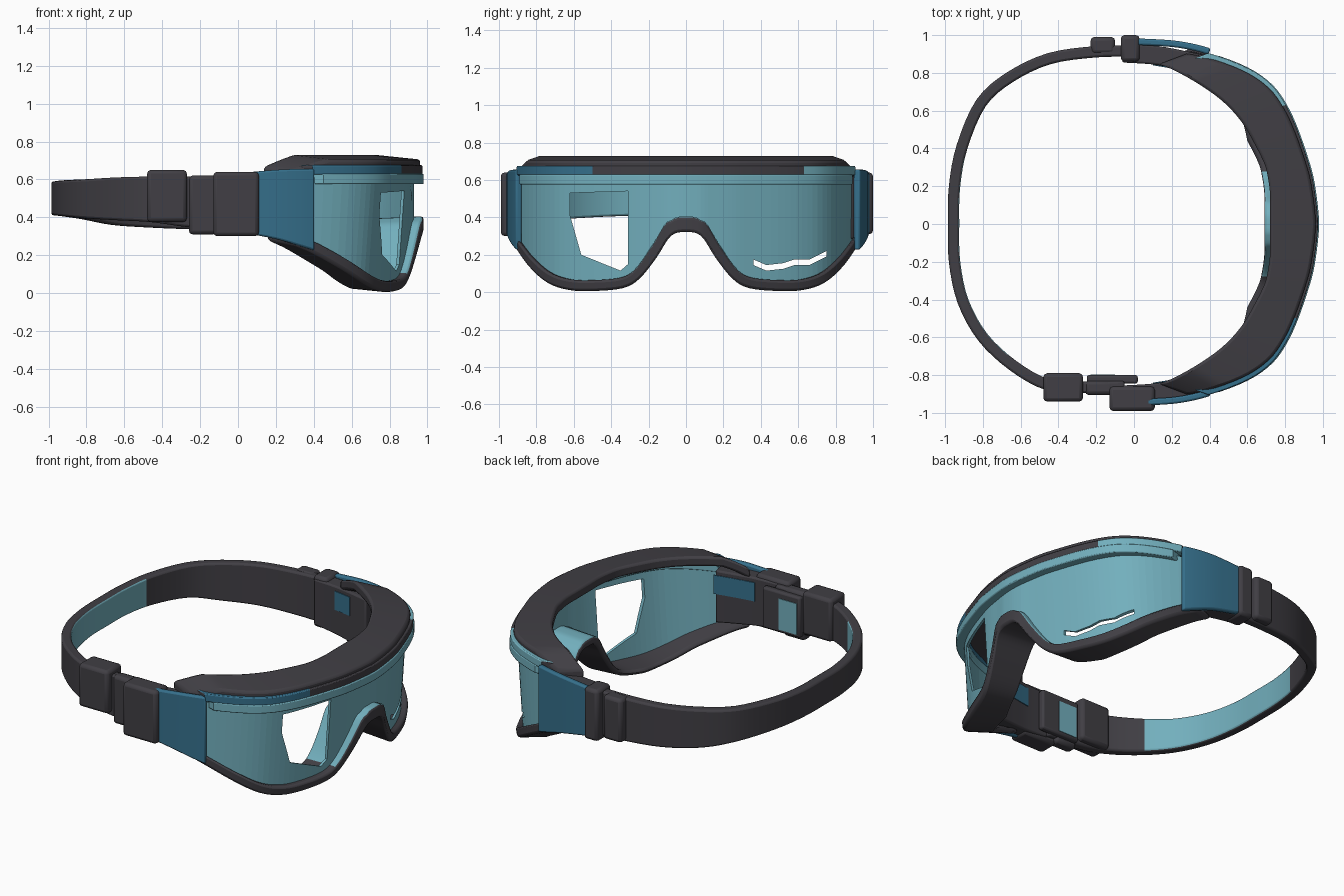
import bpy, bmesh, math
from mathutils import Vector

old = bpy.data.objects.get("Cube")
if old:
    bpy.data.objects.remove(old, do_unlink=True)


def material(name, rgb):
    m = bpy.data.materials.new(name)
    m.use_nodes = True
    m.diffuse_color = (*rgb, 1)
    m.node_tree.nodes["Principled BSDF"].inputs["Base Color"].default_value = (*rgb, 1)
    return m


DARK = material("charcoal rubber", (0.052, 0.049, 0.058))
TEAL = material("light teal lens", (0.17, 0.43, 0.51))
BLUE = material("deep blue plastic", (0.036, 0.16, 0.26))


def finish(name, bm, mats, bevel=0.0):
    bmesh.ops.recalc_face_normals(bm, faces=bm.faces[:])
    me = bpy.data.meshes.new(name)
    bm.to_mesh(me)
    bm.free()
    ob = bpy.data.objects.new(name, me)
    bpy.context.collection.objects.link(ob)
    for m in mats:
        me.materials.append(m)
    bpy.ops.object.select_all(action='DESELECT')
    ob.select_set(True)
    bpy.context.view_layer.objects.active = ob
    bpy.ops.object.shade_smooth_by_angle(angle=math.radians(35))
    if bevel:
        b = ob.modifiers.new("soft edges", 'BEVEL')
        b.width, b.segments, b.limit_method = bevel, 2, 'ANGLE'
        b.angle_limit = math.radians(45)
    return ob


def spline(rows, steps=4):
    """Smooth curve through rows of any width."""
    out = []
    for i in range(len(rows) - 1):
        a, b, c, d = (Vector(rows[max(0, min(len(rows) - 1, i + k))]) for k in (-1, 0, 1, 2))
        for s in range(steps):
            t = s / steps
            out.append(0.5 * (2 * b + (c - a) * t + (2 * a - 5 * b + 4 * c - d) * t * t
                              + (3 * b - a - 3 * c + d) * t ** 3))
    return out + [Vector(rows[-1])]


def loft(name, sections, mats, bevel=0.0, rule=None):
    """Skin four-cornered sections: outer low, outer high, inner high, inner low."""
    bm = bmesh.new()
    rings = [[bm.verts.new(p) for p in s] for s in sections]
    for a, b in zip(rings, rings[1:]):
        for j in range(4):
            k = (j + 1) % 4
            f = bm.faces.new((a[j], a[k], b[k], b[j]))
            if rule:
                f.material_index = rule(j, f.calc_center_median())
    bm.faces.new(rings[0])
    bm.faces.new(rings[-1])
    return finish(name, bm, mats, bevel)


def ribbon(name, rows, thick, mats, bevel=0.01, rule=None):
    """Upright band along rows of (x, y, bottom, top)."""
    pts = spline(rows)
    secs = []
    for i, p in enumerate(pts):
        t = pts[min(i + 1, len(pts) - 1)] - pts[max(i - 1, 0)]
        n = Vector((t[1], -t[0])).normalized() * thick / 2
        if n[0] * p[0] + n[1] * p[1] < 0:
            n = -n
        o, q = (p[0] + n[0], p[1] + n[1]), (p[0] - n[0], p[1] - n[1])
        secs.append([(*o, p[2]), (*o, p[3]), (*q, p[3]), (*q, p[2])])
    return loft(name, secs, mats, bevel, rule)


def box(name, lo, hi, mat, bevel=0.02):
    x0, y0, z0 = lo
    x1, y1, z1 = hi
    secs = [[(x, y0, z0), (x, y0, z1), (x, y1, z1), (x, y1, z0)] for x in (x0, x1)]
    return loft(name, secs, [mat], bevel)


# Half outline: outer x, outer y, face-side x, face-side y, lower edge z
half = [(.98, 0, .72, 0, .32), (.975, .08, .72, .08, .30), (.965, .16, .72, .16, .18),
        (.95, .25, .71, .24, .07), (.925, .34, .69, .32, .02), (.87, .5, .63, .44, .005),
        (.81, .63, .57, .54, .01), (.73, .74, .48, .64, .045), (.6, .83, .36, .73, .12),
        (.4, .905, .2, .82, .22), (.22, .935, .08, .86, .28)]
full = [(a, -b, c, -d, e) for a, b, c, d, e in half[:0:-1]] + half
path = spline(full)


def tilt(z):
    """How far the lower edge leans back toward the face."""
    return .06 * max(0, 1 - z / .3)


# Lower foam with nose arch, thickened where the edge climbs; teal inside the arch
secs = []
for i, (ox, oy, ix, iy, z) in enumerate(path):
    if ox < .29:
        continue
    a, b = path[max(i - 1, 0)], path[min(i + 1, len(path) - 1)]
    slope = (b[4] - a[4]) / math.hypot(b[0] - a[0], b[1] - a[1])
    h = min(.06 * math.sqrt(1 + slope * slope), .11)
    if abs(oy) < .1:
        h = max(h, .085)
    pull = .3 * min(1, max(0, (abs(oy) - .5) / .3))
    qx, qy = ix - .03 + (ox - ix) * pull, iy + (oy - iy) * pull
    lean = tilt(z)
    secs.append([(ox - lean, oy, z), (ox - lean * .8, oy, z + h),
                 (qx, qy, z + h * .85), (qx, qy, z + .02)])
loft("lower_frame", secs, [DARK, TEAL], .02, lambda j, c: 1 if j == 1 and abs(c.y) < .28 else 0)

# Upper foam brow, dropping toward the temples
secs = []
for ox, oy, ix, iy, z in path:
    if ox > .28:
        drop = .06 * max(0, (.5 - ox) / .2)
        secs.append([(ox - .018, oy * .975, .655 - drop), (ox - .018, oy * .975, .705 - drop),
                     (ix, iy, .73 - drop), (ix, iy, .665 - drop)])
loft("upper_frame", secs, [DARK], .015)


# Coloured rims under the brow
def rim(name, z0, z1, out, depth, min_x, mats, rule=None):
    s = [[(p[0] + out, p[1], z0), (p[0] + out, p[1], z1),
          (p[0] - depth, p[1] * .97, z1), (p[0] - depth, p[1] * .97, z0)]
         for p in path if p[0] > min_x]
    loft(name, s, mats, .006, rule)


rim("lens_rim", .575, .63, 0, .08, .43, [TEAL])
rim("brow_rim", .625, .675, -.006, .08, .36, [DARK, BLUE, TEAL],
    lambda j, c: 2 if c.y > .62 else 1 if c.y < -.5 else 0)

# Curved lens shield
secs = []
for ox, oy, ix, iy, z in path:
    if ox > .37:
        x, y, lean = ox - .05, oy * .985, tilt(z) * .7
        secs.append([(x - lean, y, z + .03), (x, y, .61),
                     (x - .014, y * .985, .61), (x - .014 - lean, y * .985, z + .03)])
lens = loft("lens", secs, [TEAL])
lens.data.shade_flat()


# Openings through the lens
def cut(name, outline):
    bm = bmesh.new()
    f = bm.faces.new([bm.verts.new((.5, y, z)) for y, z in outline])
    ext = bmesh.ops.extrude_face_region(bm, geom=[f])
    bmesh.ops.translate(bm, vec=(.7, 0, 0), verts=[v for v in ext["geom"] if isinstance(v, bmesh.types.BMVert)])
    c = finish(name, bm, [TEAL])
    c.data.shade_flat()
    c.hide_render = True
    c.hide_viewport = True
    m = lens.modifiers.new(name, 'BOOLEAN')
    m.operation, m.object, m.solver = 'DIFFERENCE', c, 'EXACT'


cut("window_cutter", [(-.62, .53), (-.31, .54), (-.31, .15), (-.35, .115), (-.56, .2), (-.62, .41)])
crack = [(.36, .145), (.43, .115), (.52, .125), (.58, .145), (.66, .145), (.75, .19)]
cut("slit_cutter", crack + [(y, z + .03) for y, z in crack[::-1]])

# Temple panels, inner pads and inner plates, both sides
pad = [(-.06, .905), (.1, .895), (.22, .875), (.36, .845)]
for side, s, out, plate in (("left", 1, .02, pad[1:3]), ("right", -1, 0, pad[1:])):
    ribbon(side + "_temple_panel", [(.02, s * (.945 + out), .32, .635), (.2, s * (.935 + out), .285, .65),
                                    (.32, s * (.915 + out), .25, .655), (.4, s * (.893 + out), .225, .655)],
           .035, [BLUE])
    ribbon(side + "_temple_pad", [(x, s * y, .32 - x * .1, .62) for x, y in pad], .1, [DARK])
    ribbon(side + "_inner_plate", [(x, s * (y - .051), .47, .59) for x, y in plate], .008, [BLUE], 0)

# Head strap with a teal patch on the inner rear
strap = [(.0, .915, .33, .62), (-.2, .912, .335, .615), (-.45, .875, .345, .61), (-.66, .775, .36, .605),
         (-.81, .64, .39, .6), (-.91, .41, .405, .595), (-.95, .2, .41, .59), (-.955, 0, .41, .59),
         (-.95, -.2, .41, .59), (-.905, -.41, .405, .595), (-.8, -.6, .395, .6),
         (-.64, -.75, .385, .61), (-.46, -.85, .375, .615), (-.28, -.865, .35, .615), (-.05, -.86, .33, .62)]
ribbon("head_strap", strap, .06, [DARK, TEAL], .012,
       lambda j, c: 1 if j == 2 and -.68 < c.y < .33 and c.x < -.6 else 0)

# Right side hardware
box("right_slider", (-.48, -.94, .375), (-.27, -.79, .65), DARK)
box("right_link", (-.26, -.905, .31), (-.11, -.83, .62), DARK)
box("right_buckle", (-.13, -.99, .30), (.11, -.86, .64), DARK)
box("right_inner_bar", (-.25, -.845, .34), (.02, -.8, .6), DARK, .012)
box("right_inner_bar_plate", (-.23, -.802, .36), (-.1, -.796, .56), TEAL, 0)

# Left side hardware
box("left_buckle", (-.07, .86, .31), (.03, 1.0, .64), DARK)
box("left_slider", (-.23, .9, .34), (-.1, .99, .62), DARK)
